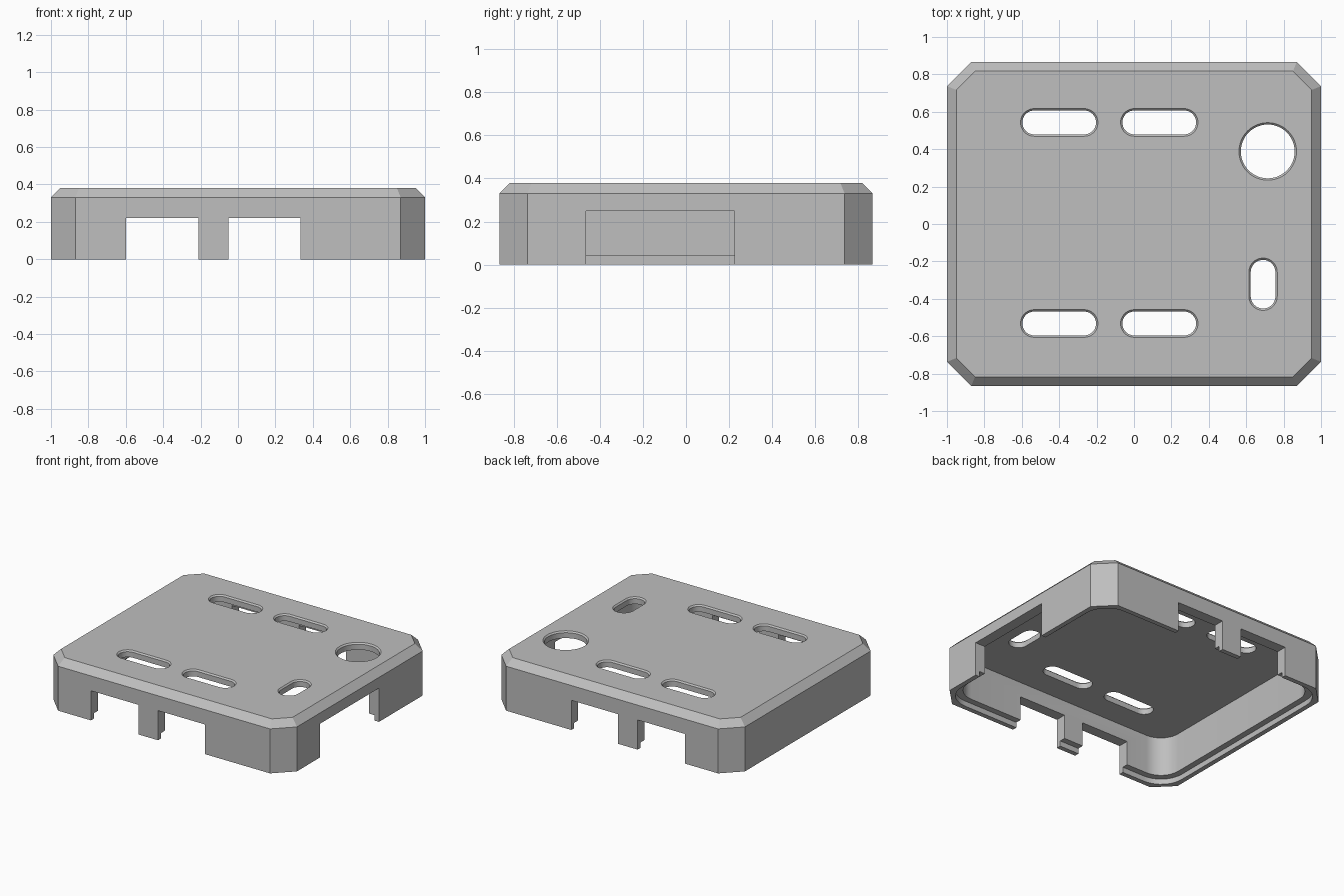
import bpy
import bmesh
import math

cube = bpy.data.objects.get("Cube")
if cube:
    bpy.data.objects.remove(cube, do_unlink=True)

grey = bpy.data.materials.new("light_grey_plastic")
colour = (0.52, 0.52, 0.52, 1)
grey.use_nodes = True
grey.diffuse_color = colour
grey.node_tree.nodes["Principled BSDF"].inputs["Base Color"].default_value = colour


def outline(hx, hy, r, steps, cx=0, cy=0):
    """Rectangle with rounded corners; a single step gives chamfered corners."""
    pts = []
    for i, (sx, sy) in enumerate([(1, 1), (-1, 1), (-1, -1), (1, -1)]):
        for k in range(steps + 1):
            a = math.pi / 2 * (i + k / steps)
            p = (cx + sx * (hx - r) + r * math.cos(a),
                 cy + sy * (hy - r) + r * math.sin(a))
            if not pts or min(math.dist(p, pts[-1]), math.dist(p, pts[0])) > 1e-5:
                pts.append(p)
    return pts


def loft(name, layers):
    """Closed solid through matching outlines, given as (outline, height)."""
    bm = bmesh.new()
    rings = [[bm.verts.new((x, y, z)) for x, y in pts] for pts, z in layers]
    n = len(rings[0])
    for low, high in zip(rings, rings[1:]):
        for i in range(n):
            j = (i + 1) % n
            bm.faces.new((low[i], low[j], high[j], high[i]))
    bm.faces.new(rings[0][::-1])
    bm.faces.new(rings[-1])
    bmesh.ops.recalc_face_normals(bm, faces=bm.faces)
    mesh = bpy.data.meshes.new(name)
    bm.to_mesh(mesh)
    bm.free()
    obj = bpy.data.objects.new(name, mesh)
    bpy.context.collection.objects.link(obj)
    mesh.materials.append(grey)
    return obj


def block(name, x0, x1, y0, y1, top):
    pts = [(x0, y0), (x1, y0), (x1, y1), (x0, y1)]
    return loft(name, [(pts, -0.1), (pts, top)])


def hole(name, cx, cy, hx, hy):
    """Round-ended opening with a small chamfer at the upper rim."""
    c = 0.01
    def ring(grow):
        return outline(hx + grow, hy + grow, min(hx, hy) + grow, 12, cx, cy)
    return loft(name, [(ring(-c), 0.28), (ring(-c), HEIGHT - c),
                       (ring(0), HEIGHT), (ring(0), HEIGHT + 0.1)])


HX, HY, HEIGHT = 1.0, 0.867, 0.38
BEVEL, WALL, LIP = 0.05, 0.08, 0.035

# Outer shell with chamfered corners and bevelled top edge
body = outline(HX, HY, 0.13, 1)
roof = outline(HX - BEVEL, HY - BEVEL, 0.1, 1)
shell = loft("cover_shell", [(body, 0), (body, HEIGHT - BEVEL), (roof, HEIGHT)])

# Hollow interior and the stepped lip round the open underside
inner = outline(HX - WALL, HY - WALL, 0.15, 10)
rim = outline(HX - LIP, HY - LIP, 0.18, 10)
cutters = [
    loft("cavity_cutter", [(inner, -0.1), (inner, 0.33)]),
    loft("lip_cutter", [(rim, -0.12), (rim, 0.04)]),
]

# Connector notches through front and back walls, and one in the right wall
for x0, x1 in [(-0.6, -0.21), (-0.05, 0.335)]:
    cutters.append(block("port_cutter", x0, x1, -1, 1, 0.22))
cutters.append(block("side_port_cutter", 0.75, 1.1, -0.465, 0.225, 0.25))

# Vent slots, round opening and short slot in the roof
for cx in (-0.4, 0.135):
    for cy in (-0.532, 0.543):
        cutters.append(hole("vent_cutter", cx, cy, 0.207, 0.074))
cutters.append(hole("round_cutter", 0.715, 0.388, 0.154, 0.154))
cutters.append(hole("short_slot_cutter", 0.69, -0.322, 0.076, 0.14))

# Cut everything out, then tidy up
bpy.ops.object.select_all(action="DESELECT")
shell.select_set(True)
bpy.context.view_layer.objects.active = shell
for cutter in cutters:
    cutter.hide_render = True
    mod = shell.modifiers.new("cut", "BOOLEAN")
    mod.operation = "DIFFERENCE"
    mod.solver = "EXACT"
    mod.object = cutter
    bpy.ops.object.modifier_apply(modifier=mod.name)
    bpy.data.objects.remove(cutter, do_unlink=True)
bpy.ops.object.shade_smooth_by_angle(angle=math.radians(20))
